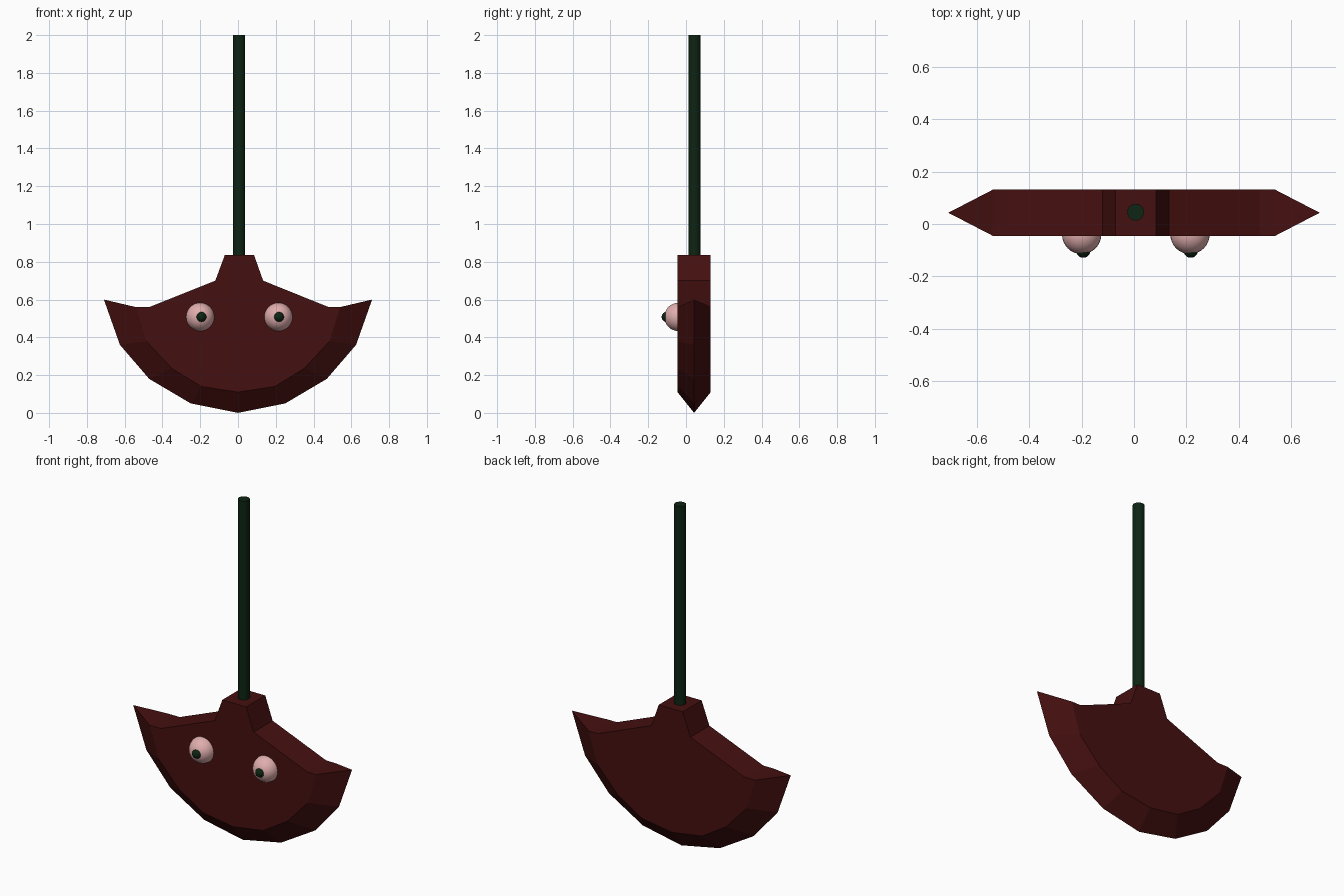
import bpy, bmesh, math

if "Cube" in bpy.data.objects:
    bpy.data.objects.remove(bpy.data.objects["Cube"])

MID_Y, HALF = 0.043, 0.088   # slab centre and half thickness


def material(name, rgb):
    m = bpy.data.materials.new(name)
    m.diffuse_color = (*rgb, 1.0)
    m.use_nodes = True
    m.node_tree.nodes["Principled BSDF"].inputs["Base Color"].default_value = m.diffuse_color
    return m


red = material("dark red", (0.06, 0.005, 0.005))
green = material("dark green", (0.004, 0.018, 0.006))
pink = material("pale pink", (0.75, 0.42, 0.42))


def finish(obj, name, mat, smooth=False):
    obj.name = name
    obj.data.materials.clear()
    obj.data.materials.append(mat)
    if smooth:
        bpy.ops.object.shade_smooth_by_angle(angle=math.radians(40))


# Blade: flat front and back plates, a sharp curved rim, and a neck on top
rim = [(0.71, 0.60), (0.625, 0.36), (0.47, 0.18), (0.25, 0.05), (0, 0.0)]
inner = [(0.54, 0.56), (0.485, 0.38), (0.35, 0.235), (0.195, 0.14), (0, 0.11)]
top = [(-0.47, 0.56), (-0.12, 0.70), (-0.07, 0.835),
       (0.085, 0.835), (0.133, 0.70), (0.48, 0.56)]


def mirrored(points):
    return points + [(-x, z) for x, z in points[-2::-1]]


bm = bmesh.new()
edge = [bm.verts.new((x, MID_Y, z)) for x, z in mirrored(rim)]
plates = []
for y in (MID_Y - HALF, MID_Y + HALF):
    plates.append([bm.verts.new((x, y, z)) for x, z in mirrored(inner) + top])
    bm.faces.new(plates[-1])
    for i in range(len(edge) - 1):
        bm.faces.new((edge[i], edge[i + 1], plates[-1][i + 1], plates[-1][i]))
front, back = plates
n, last = len(front), len(edge) - 1
for i in range(last, n):
    j = (i + 1) % n
    bm.faces.new((front[i], front[j], back[j], back[i]))
for i in (0, last):                       # pointed tips
    bm.faces.new((front[i], back[i], edge[i]))
bmesh.ops.recalc_face_normals(bm, faces=bm.faces)
mesh = bpy.data.meshes.new("blade")
bm.to_mesh(mesh)
bm.free()
blade = bpy.data.objects.new("blade", mesh)
bpy.context.collection.objects.link(blade)
finish(blade, "blade", red)

# Hanging rod
bpy.ops.mesh.primitive_cylinder_add(vertices=32, radius=0.032, depth=1.19,
                                    location=(0.006, MID_Y + 0.002, 1.405))
finish(bpy.context.object, "rod", green, True)

# Eyes with pupils
for side, x, px in (("left", -0.2, -0.194), ("right", 0.214, 0.217)):
    for part, cx, y, r, mat in (("eye", x, -0.04, 0.075, pink),
                                ("pupil", px, -0.102, 0.027, green)):
        bpy.ops.mesh.primitive_uv_sphere_add(segments=32, ring_count=16,
                                             radius=r, location=(cx, y, 0.508))
        finish(bpy.context.object, f"{side}_{part}", mat, True)
